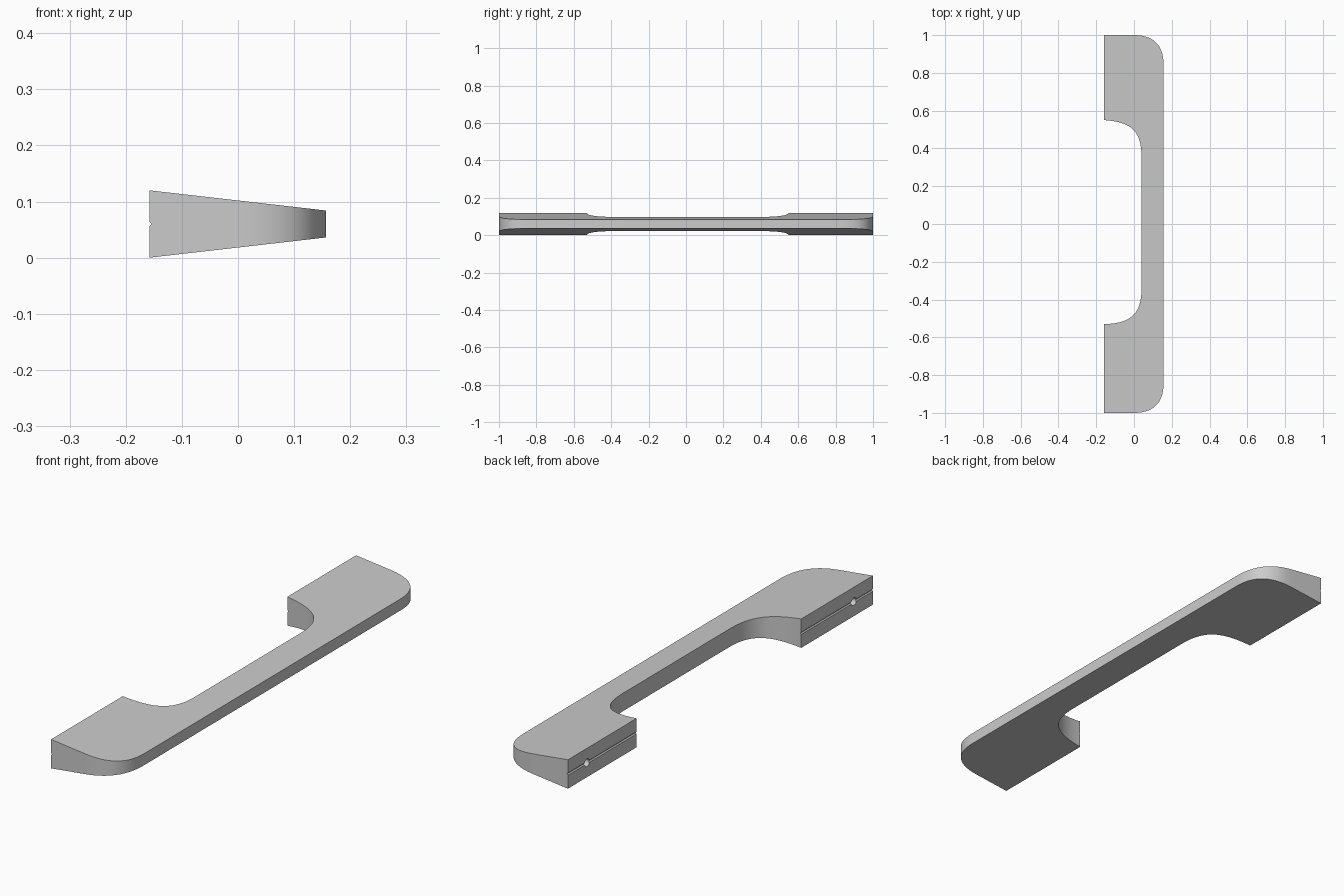
import bpy, bmesh
from math import radians
from mathutils import Vector, Matrix
from mathutils.geometry import interpolate_bezier

if "Cube" in bpy.data.objects:
    bpy.data.objects.remove(bpy.data.objects["Cube"])

X0, X1, ZC = -0.158, 0.157, 0.06


def curve(a, b, c, d, n=20):
    pts = [Vector((*p, 0)) for p in (a, b, c, d)]
    return [(p.x, p.y) for p in interpolate_bezier(*pts, n)]


def half_height(x):
    t = (x - X0) / (X1 - X0)
    return 0.06 + t * (0.024 - 0.06)


def mesh_object(name, bm):
    bmesh.ops.recalc_face_normals(bm, faces=bm.faces)
    me = bpy.data.meshes.new(name)
    bm.to_mesh(me)
    bm.free()
    ob = bpy.data.objects.new(name, me)
    bpy.context.collection.objects.link(ob)
    return ob


def prism(name, lower, upper):
    bm = bmesh.new()
    lo = [bm.verts.new(p) for p in lower]
    hi = [bm.verts.new(p) for p in upper]
    bm.faces.new(lo)
    bm.faces.new(hi)
    for i in range(len(lo)):
        j = (i + 1) % len(lo)
        bm.faces.new((lo[i], lo[j], hi[j], hi[i]))
    return mesh_object(name, bm)


# Plan outline: rounded outer corners and scooped grip opening
outline = [(X0, -1)]
outline += curve((0, -1), (0.10, -1), (X1, -0.95), (X1, -0.84))
outline += curve((X1, 0.84), (X1, 0.95), (0.10, 1), (0, 1))
outline += [(X0, 1)]
outline += curve((X0, 0.55), (-0.01, 0.54), (0.04, 0.49), (0.04, 0.35))
outline += curve((0.04, -0.34), (0.04, -0.47), (-0.01, -0.527), (X0, -0.53))

# Handle body, thinning toward the outer edge
handle = prism("pull_handle",
               [(x, y, ZC - half_height(x)) for x, y in outline],
               [(x, y, ZC + half_height(x)) for x, y in outline])

# Groove along the mounting faces
notch = [(X0 - 0.006, 0.012), (X0 + 0.004, 0), (X0 - 0.006, -0.012)]
cutters = [prism("groove_cutter",
                 [(x, -1.1, ZC + z) for x, z in notch],
                 [(x, 1.1, ZC + z) for x, z in notch])]

# Screw holes in both feet
for y in (-0.875, 0.875):
    bm = bmesh.new()
    bmesh.ops.create_cone(
        bm, cap_ends=True, segments=24, radius1=0.016, radius2=0.016, depth=0.2,
        matrix=Matrix.Translation((X0, y, ZC)) @ Matrix.Rotation(radians(90), 4, 'Y'))
    cutters.append(mesh_object("screw_hole_cutter", bm))

bpy.context.view_layer.objects.active = handle
handle.select_set(True)
for c in cutters:
    c.hide_render = True
    mod = handle.modifiers.new("cut", 'BOOLEAN')
    mod.operation = 'DIFFERENCE'
    mod.solver = 'EXACT'
    mod.object = c
    bpy.ops.object.modifier_apply(modifier=mod.name)
for c in cutters:
    bpy.data.objects.remove(c)

bpy.ops.object.shade_smooth_by_angle(angle=radians(30))
